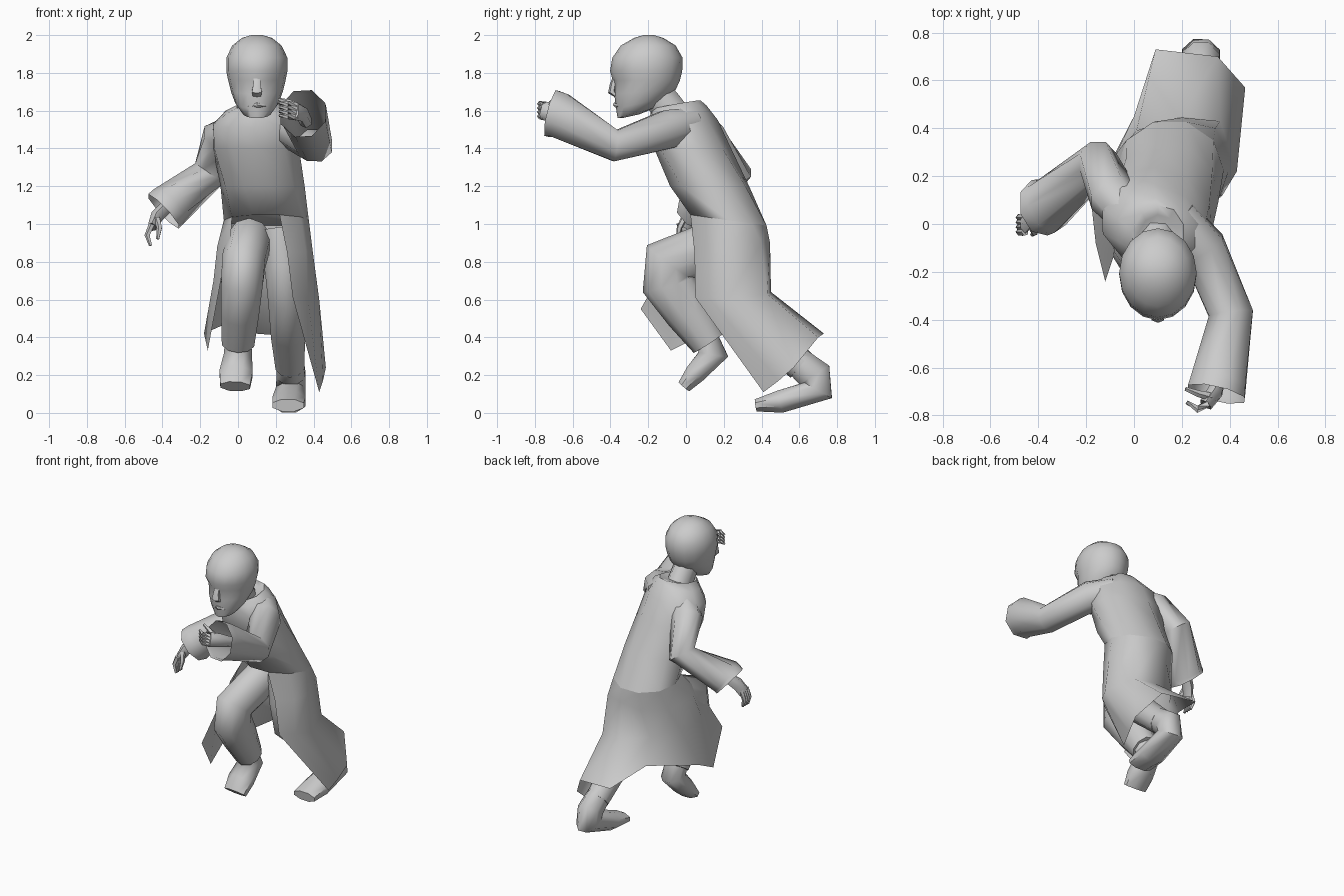
import bpy, bmesh
from math import sin, cos, pi, radians
from mathutils import Vector


def finish(name, rings, closed=True, cap0=True, cap1=True, angle=60):
    """Skin a list of vertex rings into one smooth-shaded object."""
    bm = bmesh.new()
    rows = [[bm.verts.new(p) for p in r] for r in rings]
    n = len(rows[0])
    for a, b in zip(rows, rows[1:]):
        for i in range(n if closed else n - 1):
            j = (i + 1) % n
            bm.faces.new((a[i], a[j], b[j], b[i]))
    if closed and cap0:
        bm.faces.new(rows[0])
    if closed and cap1:
        bm.faces.new(rows[-1])
    bmesh.ops.recalc_face_normals(bm, faces=bm.faces)
    me = bpy.data.meshes.new(name)
    bm.to_mesh(me)
    bm.free()
    ob = bpy.data.objects.new(name, me)
    bpy.context.collection.objects.link(ob)
    bpy.ops.object.select_all(action='DESELECT')
    ob.select_set(True)
    bpy.context.view_layer.objects.active = ob
    bpy.ops.object.shade_smooth_by_angle(angle=radians(angle))
    return ob


def tube(name, secs, n=8, **kw):
    """Tube along a path; each section is x, y, z, width radius, depth radius."""
    pts = [Vector(s[:3]) for s in secs]
    rings = []
    for i, s in enumerate(secs):
        d0 = (pts[i] - pts[max(i - 1, 0)]).normalized()
        d1 = (pts[min(i + 1, len(pts) - 1)] - pts[i]).normalized()
        t = (d0 + d1).normalized()
        u = (Vector((1, 0, 0)) - t * t.x).normalized()
        v = t.cross(u)
        rings.append([pts[i] + u * s[3] * cos(2 * pi * (k + .5) / n)
                      + v * s[4] * sin(2 * pi * (k + .5) / n) for k in range(n)])
    return finish(name, rings, **kw)


def oval(x, y, z, rx, ry, yaw, tilt, angles):
    """Horizontal oval turned by yaw, with its back raised by tilt."""
    q = radians(yaw)
    return [(x + rx * cos(a) * cos(q) - ry * sin(a) * sin(q),
             y + rx * cos(a) * sin(q) + ry * sin(a) * cos(q),
             z + tilt * sin(a)) for a in map(radians, angles)]


# Head: z, front y, back y, half width, chin tilt
head = []
for z, yf, yb, w, tilt in [(1.57, -.34, -.25, .04, .01), (1.59, -.362, -.15, .078, .03),
                           (1.64, -.37, -.10, .115, .03), (1.70, -.38, -.055, .137, .01),
                           (1.76, -.388, -.032, .152, 0), (1.81, -.402, -.02, .162, 0),
                           (1.88, -.39, -.018, .162, 0), (1.945, -.345, -.055, .13, 0),
                           (1.985, -.275, -.12, .08, 0), (2.0, -.225, -.17, .03, 0)]:
    ring = []
    for k in range(16):
        a = 2 * pi * k / 16
        y = (yf + yb) / 2 - (yb - yf) / 2 * cos(a)
        if abs(z - 1.76) < .01 and k in (1, 2, 14, 15):   # eye sockets
            y += .015
        ring.append((.1 + w * sin(a), y, z - tilt * cos(a)))
    head.append(ring)
finish("head", head)
tube("nose", [(.1, -.37, 1.79, .018, .01), (.1, -.385, 1.74, .022, .018),
              (.1, -.392, 1.70, .03, .022), (.1, -.372, 1.68, .025, .01)], 6)
tube("lips", [(.055, -.352, 1.625, .01, .008), (.1, -.37, 1.63, .018, .014),
              (.145, -.352, 1.625, .01, .008)], 6)
tube("neck", [(.1, -.02, 1.52, .085, .09), (.1, -.1, 1.62, .08, .095), (.1, -.16, 1.7, .08, .09)])

# Coat body: centre, radii, yaw, tilt
TEN = [36 * k for k in range(10)]
WAIST = (.15, .225, 1.02, .225, .212, 0, -.03)
body = [oval(*s, TEN) for s in [(.1, -.06, 1.61, .085, .1, -15, .03),
                                (.1, -.055, 1.63, .11, .135, -15, .025),
                                (.095, -.04, 1.6, .17, .145, -20, .03),
                                (.085, -.015, 1.53, .235, .178, -22, .02),
                                (.095, .035, 1.40, .24, .2, -18, 0),
                                (.13, .125, 1.2, .225, .212, -8, 0), WAIST]]
finish("coat_body", body)

# Open coat skirt, swept back: waist, hip and hem rows from right front to left front
skirt = [
    oval(*WAIST, [216 - 36 * k for k in range(9)]),
    [(-.04, -.03, .9), (-.11, .07, .88), (-.07, .3, .86), (.07, .41, .86),
     (.2, .445, .9), (.34, .4, .9), (.395, .22, .86), (.36, .12, .85), (.26, .045, .85)],
    [(-.08, -.12, .76), (-.13, 0, .7), (-.11, .22, .7), (.01, .39, .68),
     (.2, .45, .64), (.36, .43, .63), (.43, .22, .6), (.37, .12, .61), (.29, .05, .61)],
    [(-.12, -.24, .55), (-.16, -.08, .33), (-.18, .1, .42), (0, .45, .5),
     (.09, .73, .42), (.35, .7, .4), (.465, .57, .24), (.45, .49, .17), (.43, .41, .11)]]
finish("coat_skirt", skirt, closed=False)

# Legs running into shoes
tube("front_leg", [(.06, .2, .91, .12, .13), (.03, -.085, .8, .12, .15),
                   (.02, -.09, .68, .115, .145), (.01, .015, .53, .105, .125),
                   (0, .12, .37, .09, .095)], 10)
tube("front_shoe", [(0, .09, .42, .075, .075), (0, .145, .31, .08, .085),
                    (-.01, .05, .21, .095, .06), (-.015, -.01, .14, .085, .04)])
tube("back_leg", [(.22, .22, .97, .11, .13), (.24, .2, .78, .105, .12),
                  (.255, .21, .6, .1, .105), (.265, .42, .42, .095, .095),
                  (.275, .61, .25, .08, .085)], 10)
tube("back_shoe", [(.275, .57, .29, .075, .08), (.28, .68, .2, .083, .1),
                   (.28, .7, .12, .085, .09),
                   (.27, .5, .06, .095, .065), (.265, .37, .04, .09, .035)])

# Sleeves with wide open cuffs
tube("left_sleeve", [(.18, .03, 1.53, .09, .09), (.29, -.1, 1.5, .1, .11),
                     (.405, -.375, 1.415, .1, .09), (.352, -.67, 1.575, .125, .13),
                     (.343, -.71, 1.585, .13, .135)], cap1=False)
tube("right_sleeve", [(-.02, .04, 1.5, .09, .09), (-.09, .12, 1.46, .105, .1),
                      (-.15, .26, 1.27, .1, .09), (-.365, .075, 1.095, .12, .12),
                      (-.395, .068, 1.067, .125, .12)], cap1=False)

# Hands with curled fingers
tube("left_palm", [(.36, -.6, 1.54, .035, .035), (.34, -.7, 1.585, .035, .045),
                   (.30, -.755, 1.6, .03, .05)], 6)
tube("right_palm", [(-.37, .08, 1.1, .035, .035), (-.43, .03, 1.04, .035, .045),
                    (-.455, .0, .985, .025, .045)], 6)
for i in range(4):
    z = 1.565 + i * .022
    tube(f"left_finger_{i+1}", [(.31, -.75, z, .017, .017), (.265, -.773, z + .005, .016, .016),
                                (.22, -.745, z + .01, .009, .009)], 5)
    y = -.033 + i * .02
    tube(f"right_finger_{i+1}", [(-.455, y, 1.0, .017, .017), (-.48, y, .94, .015, .015),
                                 (-.462, y - .008, .885, .009, .009)], 5)
tube("left_thumb", [(.32, -.72, 1.62, .018, .018), (.27, -.71, 1.645, .015, .015),
                    (.215, -.69, 1.66, .009, .009)], 5)
tube("right_thumb", [(-.43, -.01, 1.03, .018, .018), (-.415, -.035, .98, .015, .015),
                     (-.425, -.045, .92, .009, .009)], 5)
